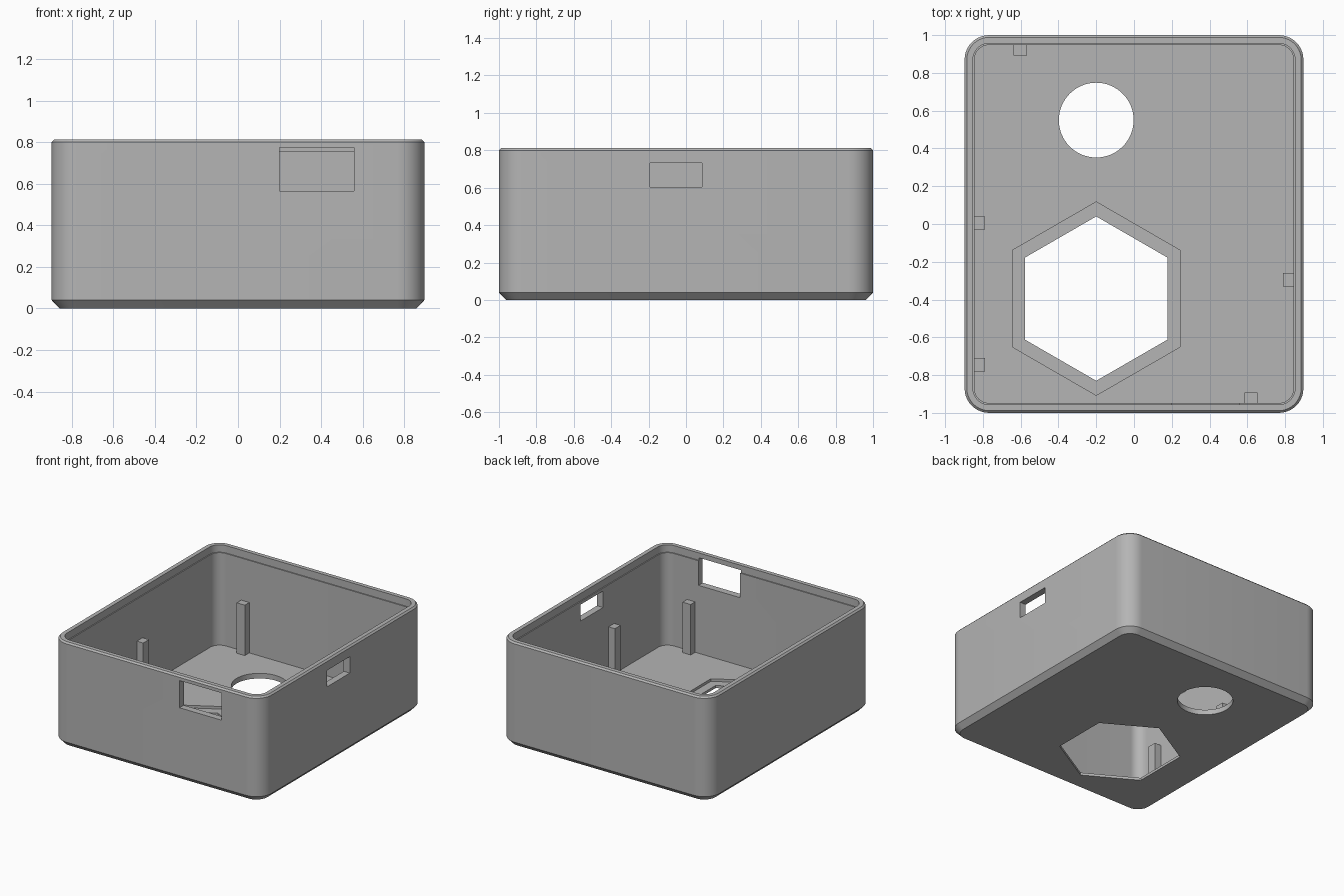
import bpy
import bmesh
from math import sin, cos, pi, radians

if "Cube" in bpy.data.objects:
    bpy.data.objects.remove(bpy.data.objects["Cube"], do_unlink=True)

HALF_X, HALF_Y, HEIGHT = 0.897, 1.0, 0.812
CORNER, FLOOR, WALL = 0.13, 0.04, 0.052
INNER_X, INNER_Y = HALF_X - WALL, HALF_Y - WALL

grey = bpy.data.materials.new("plain grey")
grey.use_nodes = True
grey.diffuse_color = (0.46, 0.46, 0.46, 1)
grey.node_tree.nodes["Principled BSDF"].inputs["Base Color"].default_value = grey.diffuse_color


def rounded_ring(inset, steps=10):
    """Rounded rectangle outline, moved inwards by inset."""
    r = CORNER - inset
    points = []
    for q, (sx, sy) in enumerate([(1, 1), (-1, 1), (-1, -1), (1, -1)]):
        for i in range(steps + 1):
            a = (q + i / steps) * pi / 2
            points.append((sx * (HALF_X - CORNER) + r * cos(a),
                           sy * (HALF_Y - CORNER) + r * sin(a)))
    return points


def polygon(x, y, radius, sides):
    return [(x + radius * sin(2 * pi * i / sides), y + radius * cos(2 * pi * i / sides))
            for i in range(sides)]


def rectangle(x0, x1, y0, y1):
    return [(x0, y0), (x1, y0), (x1, y1), (x0, y1)]


def loft(name, layers):
    """Solid through a stack of (outline, height) layers, capped at both ends."""
    bm = bmesh.new()
    rings = [[bm.verts.new((x, y, z)) for x, y in outline] for outline, z in layers]
    for a, b in zip(rings, rings[1:]):
        for i in range(len(a)):
            j = (i + 1) % len(a)
            bm.faces.new((a[i], a[j], b[j], b[i]))
    bm.faces.new(rings[0])
    bm.faces.new(rings[-1])
    bmesh.ops.recalc_face_normals(bm, faces=bm.faces)
    mesh = bpy.data.meshes.new(name)
    bm.to_mesh(mesh)
    bm.free()
    mesh.materials.append(grey)
    obj = bpy.data.objects.new(name, mesh)
    bpy.context.collection.objects.link(obj)
    return obj


def prism(name, outline, z0, z1):
    return loft(name, [(outline, z0), (outline, z1)])


# Open tray: chamfered base, outer wall, bevelled rim, inner ledge, floor
profile = [(0.038, 0), (0, 0.04), (0, HEIGHT - 0.012), (0.012, HEIGHT),
           (0.044, HEIGHT), (0.044, 0.755), (WALL, 0.755), (WALL, FLOOR)]
case = loft("case_shell", [(rounded_ring(inset), z) for inset, z in profile])

# Openings: round hole, stepped hexagonal hole, front window, side slot
cutters = [
    prism("round_hole_cutter", polygon(-0.2, 0.55, 0.198, 64), -0.1, 0.2),
    prism("hexagon_recess_cutter", polygon(-0.2, -0.395, 0.512, 6), 0.02, 0.2),
    prism("hexagon_hole_cutter", polygon(-0.2, -0.395, 0.435, 6), -0.1, 0.2),
    prism("front_window_cutter", rectangle(0.2, 0.557, -1.1, -0.9), 0.565, 0.775),
    prism("side_slot_cutter", rectangle(0.8, 1.0, -0.193, 0.085), 0.605, 0.732),
]
for cutter in cutters:
    cutter.hide_render = True
    mod = case.modifiers.new(cutter.name, "BOOLEAN")
    mod.operation = "DIFFERENCE"
    mod.solver = "EXACT"
    mod.object = cutter

# Bake the cuts and drop the helpers
depsgraph = bpy.context.evaluated_depsgraph_get()
cut_mesh = bpy.data.meshes.new_from_object(case.evaluated_get(depsgraph))
case.modifiers.clear()
case.data = cut_mesh
for cutter in cutters:
    bpy.data.objects.remove(cutter, do_unlink=True)

bpy.ops.object.select_all(action="DESELECT")
case.select_set(True)
bpy.context.view_layer.objects.active = case
bpy.ops.object.shade_smooth_by_angle(angle=radians(30))

# Support posts standing against the inner walls
W, D, SUNK, POST_TOP = 0.035, 0.055, 0.01, 0.43
for name, x in (("back_post", -0.602), ("front_post", 0.62)):
    side = 1 if name == "back_post" else -1
    y0, y1 = sorted((side * (INNER_Y - D), side * (INNER_Y + SUNK)))
    prism(name, rectangle(x - W, x + W, y0, y1), FLOOR - SUNK, POST_TOP)
for name, side, y in (("right_rear_post", -1, 0.005), ("right_front_post", -1, -0.745),
                      ("left_post", 1, -0.295)):
    x0, x1 = sorted((side * (INNER_X - D), side * (INNER_X + SUNK)))
    prism(name, rectangle(x0, x1, y - W, y + W), FLOOR - SUNK, POST_TOP)
